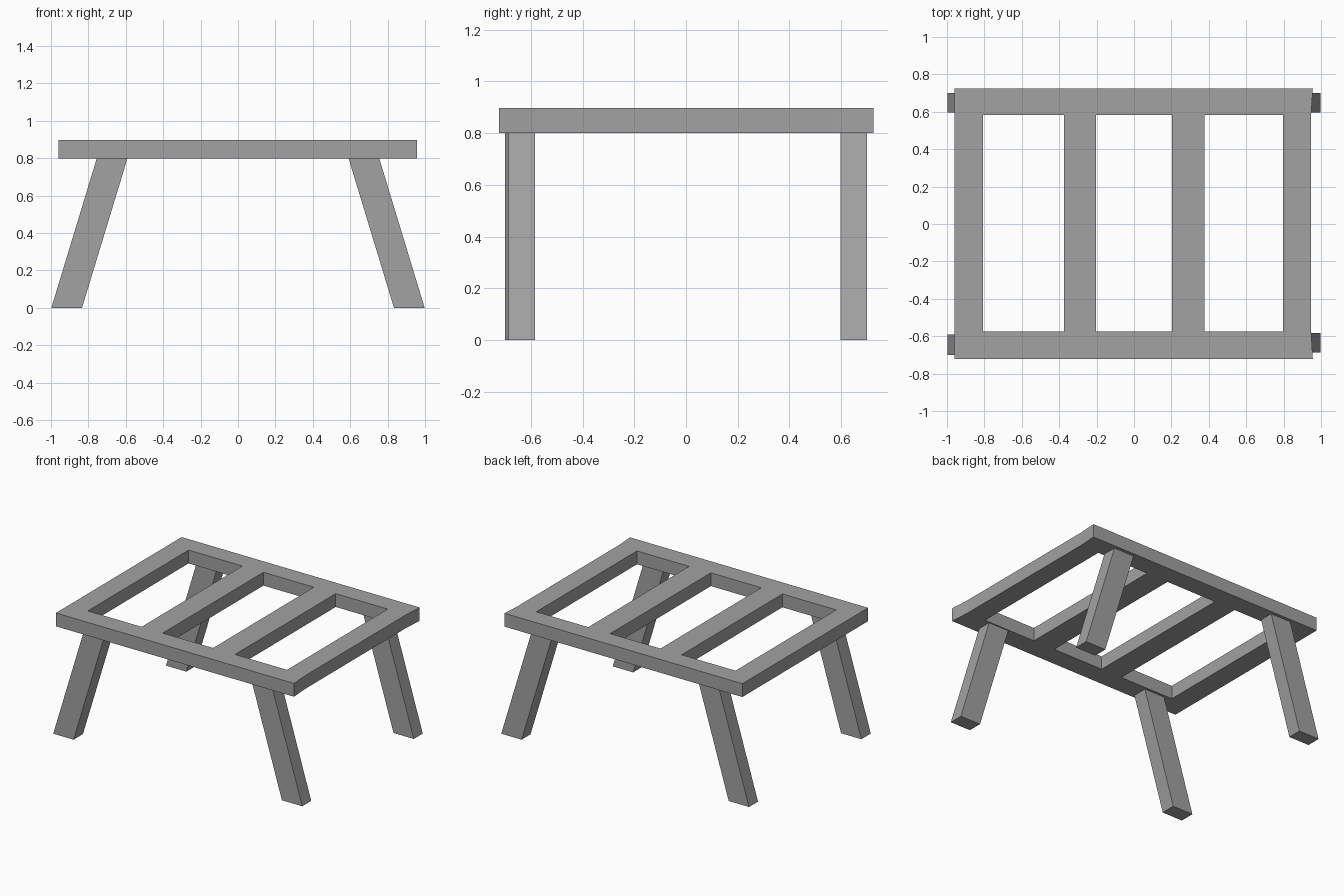
import bpy
import bmesh

cube = bpy.data.objects.get("Cube")
if cube:
    bpy.data.objects.remove(cube, do_unlink=True)

# Single plain grey finish
grey = bpy.data.materials.new("plain_grey")
grey.use_nodes = True
colour = (0.36, 0.36, 0.36, 1)
grey.diffuse_color = colour
grey.node_tree.nodes["Principled BSDF"].inputs["Base Color"].default_value = colour

UNDERSIDE, TOP = 0.8, 0.897


def add_object(name, bm):
    bmesh.ops.recalc_face_normals(bm, faces=bm.faces)
    mesh = bpy.data.meshes.new(name)
    bm.to_mesh(mesh)
    bm.free()
    mesh.materials.append(grey)
    obj = bpy.data.objects.new(name, mesh)
    bpy.context.collection.objects.link(obj)
    return obj


def extrude(bm, faces, offset):
    result = bmesh.ops.extrude_face_region(bm, geom=faces)
    verts = [g for g in result["geom"] if isinstance(g, bmesh.types.BMVert)]
    bmesh.ops.translate(bm, verts=verts, vec=offset)


# Open top frame: two long rails joined by four cross slats
def build_frame():
    xs = [-0.961, -0.807, -0.374, -0.204, 0.202, 0.378, 0.797, 0.947]
    ys = [-0.722, -0.575, 0.584, 0.724]
    flare = 0.009  # long rails widen slightly at the left end
    bm = bmesh.new()
    grid = [[bm.verts.new((x + (flare if x == xs[-1] and y in (ys[0], ys[-1]) else 0),
                           y, UNDERSIDE)) for y in ys] for x in xs]
    faces = []
    for i in range(len(xs) - 1):
        for j in range(len(ys) - 1):
            if j == 1 and i % 2 == 1:
                continue  # opening between slats
            faces.append(bm.faces.new((grid[i][j], grid[i + 1][j],
                                       grid[i + 1][j + 1], grid[i][j + 1])))
    extrude(bm, faces, (0, 0, TOP - UNDERSIDE))
    add_object("top_frame", bm)


# Splayed leg: a slanted profile extruded along y
def build_leg(name, side, y0, y1):
    bm = bmesh.new()
    profile = [(0.998, 0), (0.834, 0), (0.591, UNDERSIDE), (0.755, UNDERSIDE)]
    face = bm.faces.new([bm.verts.new((side * x, y0, z)) for x, z in profile])
    extrude(bm, [face], (0, y1 - y0, 0))
    add_object(name, bm)


build_frame()
build_leg("front_right_leg", -1, -0.70, -0.592)
build_leg("front_left_leg", 1, -0.686, -0.583)
build_leg("back_right_leg", -1, 0.597, 0.70)
build_leg("back_left_leg", 1, 0.597, 0.70)
